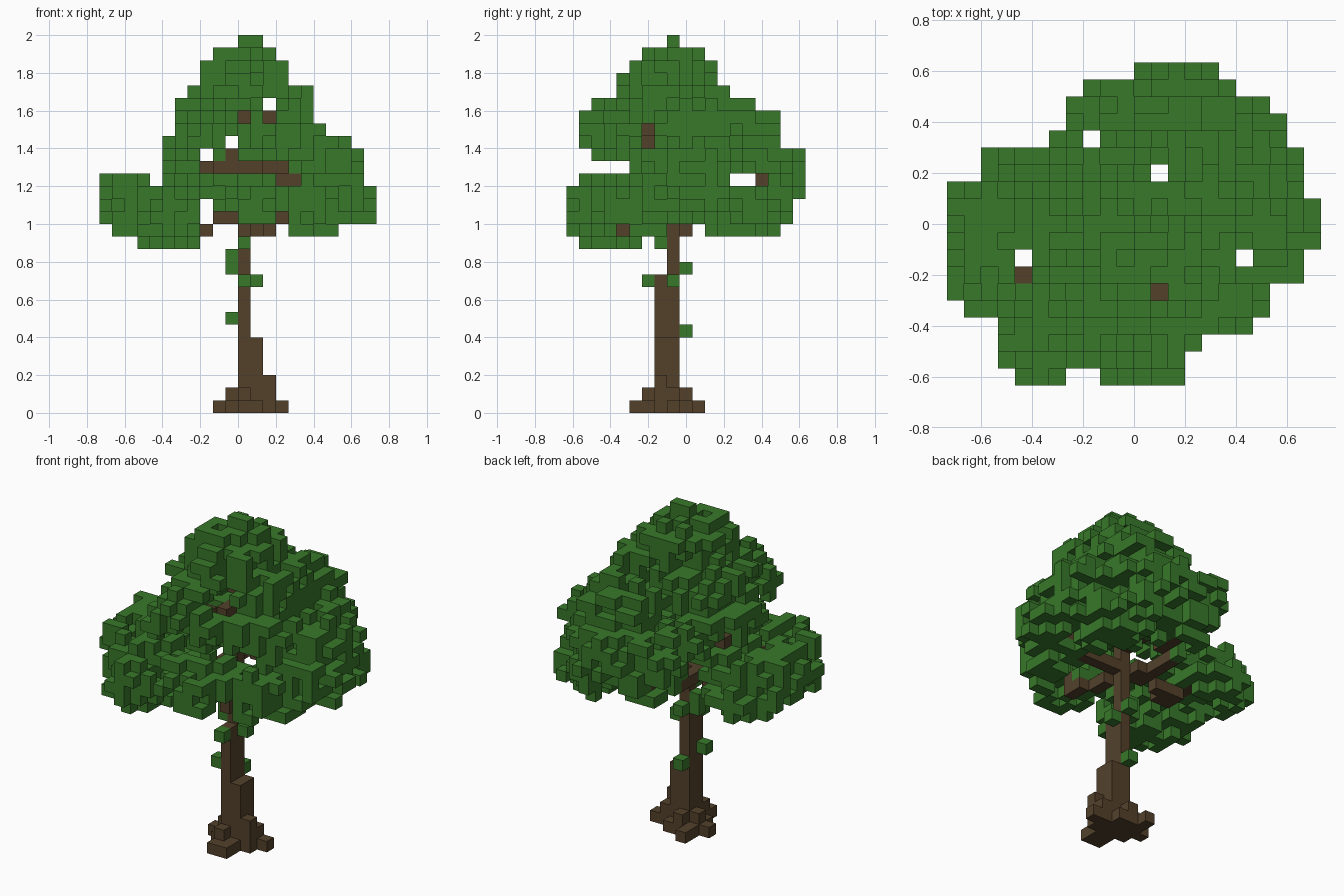
import bpy
import random
from itertools import product
from mathutils import Vector

random.seed(11)
if "Cube" in bpy.data.objects:
    bpy.data.objects.remove(bpy.data.objects["Cube"])

CELL = 2 / 30
ORIGIN = Vector((-11, -9.5, 0))


def make_material(name, colour):
    mat = bpy.data.materials.new(name)
    mat.use_nodes = True
    mat.diffuse_color = (*colour, 1)
    mat.node_tree.nodes["Principled BSDF"].inputs["Base Color"].default_value = (*colour, 1)
    return mat


leaf_green = make_material("leaf green", (0.040, 0.188, 0.023))
bark_brown = make_material("bark brown", (0.087, 0.053, 0.024))


def block(xs, ys, zs):
    """All cells of a box given as three (start, stop) pairs."""
    return set(product(range(*xs), range(*ys), range(*zs)))


def line(*points):
    """Cells along a bent path."""
    cells = set()
    for a, b in zip(points, points[1:]):
        a, b = Vector(a), Vector(b)
        steps = max(1, int(max(abs(c) for c in b - a)) * 2)
        for i in range(steps + 1):
            cells.add(tuple(int(c + 0.5) for c in a.lerp(b, i / steps)))
    return cells


def neighbours(cell):
    """The six cells around one, with the axis and side of each."""
    for axis, side in product(range(3), (0, 1)):
        near = list(cell)
        near[axis] += 2 * side - 1
        yield axis, side, tuple(near)


def build(name, cells, solid, mat):
    """Mesh of the outer cell faces, leaving out those touching other cells."""
    verts, faces = {}, []
    for cell in sorted(cells):
        for axis, side, near in neighbours(cell):
            if near in solid:
                continue
            face = []
            for u, v in ((0, 0), (1, 0), (1, 1), (0, 1)):
                corner = list(cell)
                corner[axis] += side
                corner[(axis + 1) % 3] += u
                corner[(axis + 2) % 3] += v
                face.append(verts.setdefault(tuple(corner), len(verts)))
            faces.append(face if side else face[::-1])
    mesh = bpy.data.meshes.new(name)
    mesh.from_pydata([(Vector(v) + ORIGIN) * CELL for v in verts], [], faces)
    mesh.materials.append(mat)
    obj = bpy.data.objects.new(name, mesh)
    bpy.context.collection.objects.link(obj)


# Trunk with stepped buttress and spreading roots
trunk = block((11, 12), (8, 9), (0, 24)) | block((11, 12), (7, 8), (0, 11))
trunk |= block((12, 13), (7, 9), (0, 6)) | block((13, 14), (7, 8), (0, 3))
trunk |= block((10, 13), (7, 10), (0, 1)) | block((11, 13), (5, 7), (0, 1))
trunk |= {(9, 8, 0), (10, 10, 0), (13, 8, 0), (14, 8, 0)}
trunk |= {(10, 8, 1), (11, 6, 1), (11, 9, 1), (13, 8, 1)}

# Branches reaching into each leaf cluster
branches = line((11, 8, 15), (9, 8, 15), (8, 9, 14), (6, 8, 14), (4, 6, 17))
branches |= line((6, 9, 14), (3, 10, 16))
branches |= line((11, 8, 14), (13, 4, 14), (12, 3, 16))
branches |= line((11, 8, 15), (14, 8, 15), (18, 8, 17))
branches |= line((11, 8, 15), (9, 9, 15), (10, 15, 16))
branches |= line((11, 8, 17), (14, 14, 17), (14, 15, 18))
branches |= line((11, 8, 18), (15, 7, 18))
branches |= line((11, 8, 19), (9, 8, 19), (6, 10, 19))
branches |= line((11, 8, 19), (14, 9, 19), (17, 10, 19))
branches |= line((11, 8, 20), (11, 6, 21), (12, 5, 22), (11, 4, 22))
branches |= line((11, 8, 23), (13, 8, 23)) | {(10, 8, 20)}
branches -= trunk

# Leaf clusters: centre and radii, in cells
CLUSTERS = [
    ((12, 8, 26.4), (4, 3.9, 4)),            # crown
    ((9.5, 8.5, 23), (4.2, 4.6, 3)),         # shoulders
    ((14.5, 9, 23.7), (3.3, 4.5, 3)),
    ((10.3, 3.5, 22.4), (3.8, 3.5, 2.6)),    # upper front
    ((15.2, 6, 21.4), (3.2, 3.2, 2.6)),
    ((14, 13.2, 22), (3.6, 4.2, 3.2)),       # upper back
    ((9.8, 14.3, 19.6), (3.7, 3.8, 2.7)),
    ((14, 15.5, 18.8), (4.4, 3.8, 2.7)),
    ((18, 11.3, 18.7), (3.6, 3.8, 2.9)),     # middle sides
    ((8, 8.5, 20.9), (3.3, 4, 2.6)),
    ((18.6, 7.7, 16.4), (3.8, 4.2, 2.9)),    # low ring
    ((16.5, 13.5, 16.3), (4, 4.4, 2.7)),
    ((10.5, 15, 17), (3, 3, 2.1)),
    ((3.6, 9.5, 16.3), (4.1, 4.8, 3)),
    ((4.6, 4, 16), (4.3, 4.3, 3.2)),
    ((11.8, 3, 16.3), (4, 3.5, 2.6)),
    ((15.3, 4.5, 16.2), (3, 3, 2.4)),
]

# Canopy outline: x and y limits per layer, then x limits per depth row
LOW = 13
X_BY_LAYER = [(3, 8), (0, 19), (0, 22), (0, 22), (0, 22), (0, 21), (5, 21), (5, 21), (5, 20),
              (6, 18), (6, 17), (6, 17), (7, 17), (8, 15), (8, 15), (9, 14), (11, 14)]
Y_BY_LAYER = [(1, 6), (0, 17), (0, 18), (0, 18), (0, 19), (0, 19), (4, 19), (2, 19), (1, 17),
              (1, 17), (1, 17), (2, 15), (4, 13), (4, 12), (5, 12), (6, 11), (6, 9)]
X_BY_ROW = [(4, 14), (3, 14), (3, 15), (3, 18), (1, 19), (0, 19), (0, 21), (0, 21), (0, 22),
            (0, 22), (0, 22), (0, 21), (2, 21), (2, 21), (4, 20), (7, 20), (7, 19), (7, 17), (11, 16)]


def in_outline(x, y, z):
    limits = ((x, X_BY_LAYER[z - LOW]), (y, Y_BY_LAYER[z - LOW]), (x, X_BY_ROW[y]))
    return all(lo <= c < hi for c, (lo, hi) in limits)


def in_cluster(cell):
    rough = 1 + random.uniform(-0.12, 0.16)
    return any(sum(((c + 0.5 - m) / r) ** 2 for c, m, r in zip(cell, mid, rad)) < rough ** 2
               for mid, rad in CLUSTERS)


canopy = {c for c in product(range(22), range(19), range(LOW, 30))
          if in_outline(*c) and in_cluster(c)}

# Openings between the clusters
X, Y, Z = (0, 22), (0, 19), (LOW, 30)
FRONT = (0, 8)
OPENINGS = [
    ((13, 14), Y, (24, 25)), ((10, 11), Y, (21, 22)), ((8, 9), Y, (20, 21)),
    ((8, 9), Y, (15, 17)), ((4, 5), Y, (18, 19)), ((8, 15), Y, (14, 15)),
    ((7, 9), (0, 1), Z), (X, (13, 15), (18, 19)), (X, (8, 11), (14, 15)),
    ((5, 16), (0, 7), (19, 20)), ((8, 15), (6, 12), (15, 19)),
    ((9, 12), FRONT, (19, 20)), ((10, 11), FRONT, (20, 21)),
    ((11, 12), FRONT, (23, 24)), ((13, 14), FRONT, (23, 24)),
    ((14, 15), FRONT, (19, 20)), ((15, 16), FRONT, (18, 19)),
    ((9, 11), FRONT, (15, 16)), ((14, 15), FRONT, (15, 16)),
    ((12, 22), (6, 7), (21, 23)), ((15, 22), (15, 16), (18, 19)),
    ((14, 22), (4, 5), (14, 15)),
    ((12, 13), (12, 13), Z), ((4, 5), (7, 8), Z), ((17, 18), (7, 8), Z),
    ((4, 5), (6, 7), (17, 30)), ((12, 13), (5, 6), (22, 30)),
]
for opening in OPENINGS:
    canopy -= block(*opening)
wood = trunk | branches
canopy -= wood


# Ragged leaf surface: drop outer cells at random where the outline stays whole
def columns(cell):
    return [(a, cell[:a] + cell[a + 1:]) for a in range(3)]


tally = {}
for cell in canopy:
    for key in columns(cell):
        tally[key] = tally.get(key, 0) + 1
outer = sorted(c for c in canopy if any(n not in canopy for _, _, n in neighbours(c)))
for cell in outer:
    if random.random() < 0.38 and all(tally[key] > 1 for key in columns(cell)):
        canopy.remove(cell)
        for key in columns(cell):
            tally[key] -= 1
canopy = {c for c in canopy if any(n in canopy for _, _, n in neighbours(c))}

# Small leaf tufts growing on the trunk
tufts = {(10, 7, 7), (11, 9, 6), (10, 8, 11), (10, 8, 12), (11, 6, 10),
         (12, 8, 10), (11, 9, 11), (11, 7, 13)}

solid = wood | canopy | tufts
build("trunk", trunk, solid, bark_brown)
build("branches", branches, solid, bark_brown)
build("canopy", canopy, solid, leaf_green)
build("trunk_leaves", tufts, solid, leaf_green)
